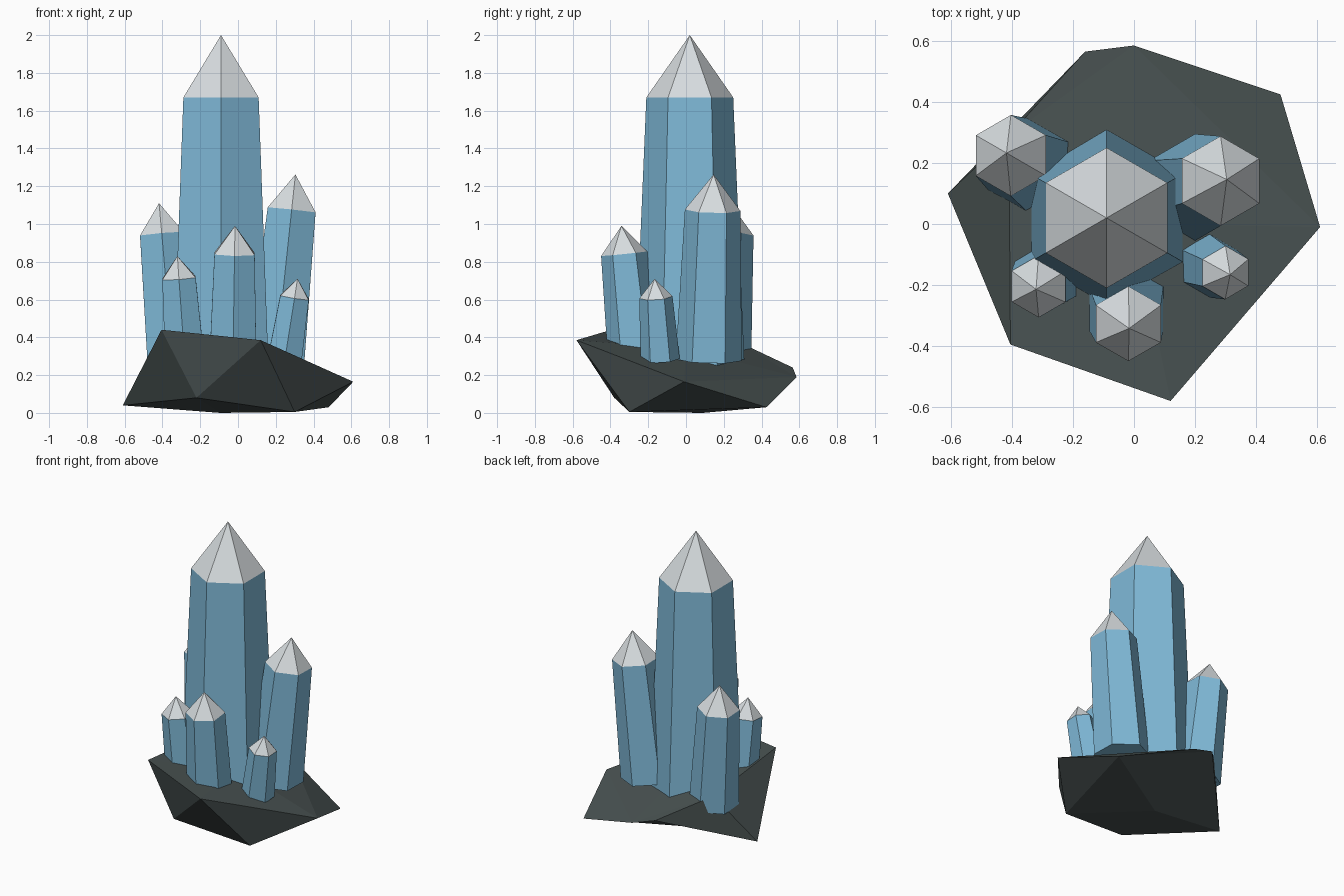
import bpy, bmesh, math
from mathutils import Vector

if "Cube" in bpy.data.objects:
    bpy.data.objects.remove(bpy.data.objects["Cube"])


def material(name, rgb):
    m = bpy.data.materials.new(name)
    m.diffuse_color = (*rgb, 1)
    m.use_nodes = True
    m.node_tree.nodes["Principled BSDF"].inputs["Base Color"].default_value = m.diffuse_color
    return m


BLUE = material("crystal_blue", (0.215, 0.49, 0.69))
PALE = material("tip_pale_grey", (0.68, 0.72, 0.74))
ROCK = material("rock_dark_grey", (0.067, 0.086, 0.085))


def finish(bm, name, mats):
    bmesh.ops.recalc_face_normals(bm, faces=bm.faces[:])
    me = bpy.data.meshes.new(name)
    bm.to_mesh(me)
    bm.free()
    for m in mats:
        me.materials.append(m)
    ob = bpy.data.objects.new(name, me)
    bpy.context.collection.objects.link(ob)
    return ob


# Rock base: a squashed irregular icosahedron (two poles, two rings of five)
def rock():
    upper = [(0.61, -0.01, 0.165), (0.0, 0.585, 0.19), (-0.41, 0.29, 0.37),
             (-0.405, -0.395, 0.44), (0.12, -0.58, 0.385)]
    lower = [(0.48, 0.425, 0.03), (-0.16, 0.565, 0.24), (-0.61, 0.10, 0.04),
             (-0.22, -0.38, 0.08), (0.30, -0.30, 0.005)]
    bm = bmesh.new()
    u = [bm.verts.new(p) for p in upper]
    l = [bm.verts.new(p) for p in lower]
    top = bm.verts.new((0, 0, 0.34))
    bottom = bm.verts.new((-0.095, 0.09, 0))
    for i in range(5):
        j = (i + 1) % 5
        bm.faces.new((top, u[i], u[j]))
        bm.faces.new((u[j], u[i], l[i]))
        bm.faces.new((u[j], l[i], l[j]))
        bm.faces.new((bottom, l[j], l[i]))
    finish(bm, "rock_base", [ROCK])


# Crystal: tapered hexagonal prism along base -> tip, with a pale pointed cap
def crystal(name, base, tip, r_base, r_shoulder, cap):
    base, tip = Vector(base), Vector(tip)
    axis = tip - base
    length = axis.length
    rot = Vector((0, 0, 1)).rotation_difference(axis)
    bm = bmesh.new()

    def ring(r, h):
        out = []
        for k in range(6):
            a = math.radians(30 + 60 * k)
            p = Vector((r * math.cos(a), r * math.sin(a), h))
            out.append(bm.verts.new(base + rot @ p))
        return out

    low, high = ring(r_base, 0), ring(r_shoulder, length - cap)
    point = bm.verts.new(tip)
    bm.faces.new(low[::-1])
    for k in range(6):
        n = (k + 1) % 6
        bm.faces.new((low[k], low[n], high[n], high[k]))
        bm.faces.new((high[k], high[n], point)).material_index = 1
    finish(bm, name, [BLUE, PALE])


rock()
crystal("main_crystal", (-0.09, 0.02, 0.25), (-0.09, 0.02, 2.0), 0.29, 0.23, 0.33)
crystal("right_crystal", (0.20, 0.12, 0.28), (0.304, 0.146, 1.262), 0.175, 0.147, 0.19)
crystal("left_crystal", (-0.345, 0.19, 0.27), (-0.418, 0.233, 1.11), 0.155, 0.133, 0.165)
crystal("front_crystal", (-0.027, -0.27, 0.28), (-0.016, -0.342, 0.99), 0.143, 0.123, 0.148)
crystal("front_left_crystal", (-0.282, -0.17, 0.28), (-0.321, -0.214, 0.83), 0.12, 0.102, 0.117)
crystal("small_right_crystal", (0.247, -0.137, 0.28), (0.315, -0.166, 0.71), 0.104, 0.088, 0.1)
